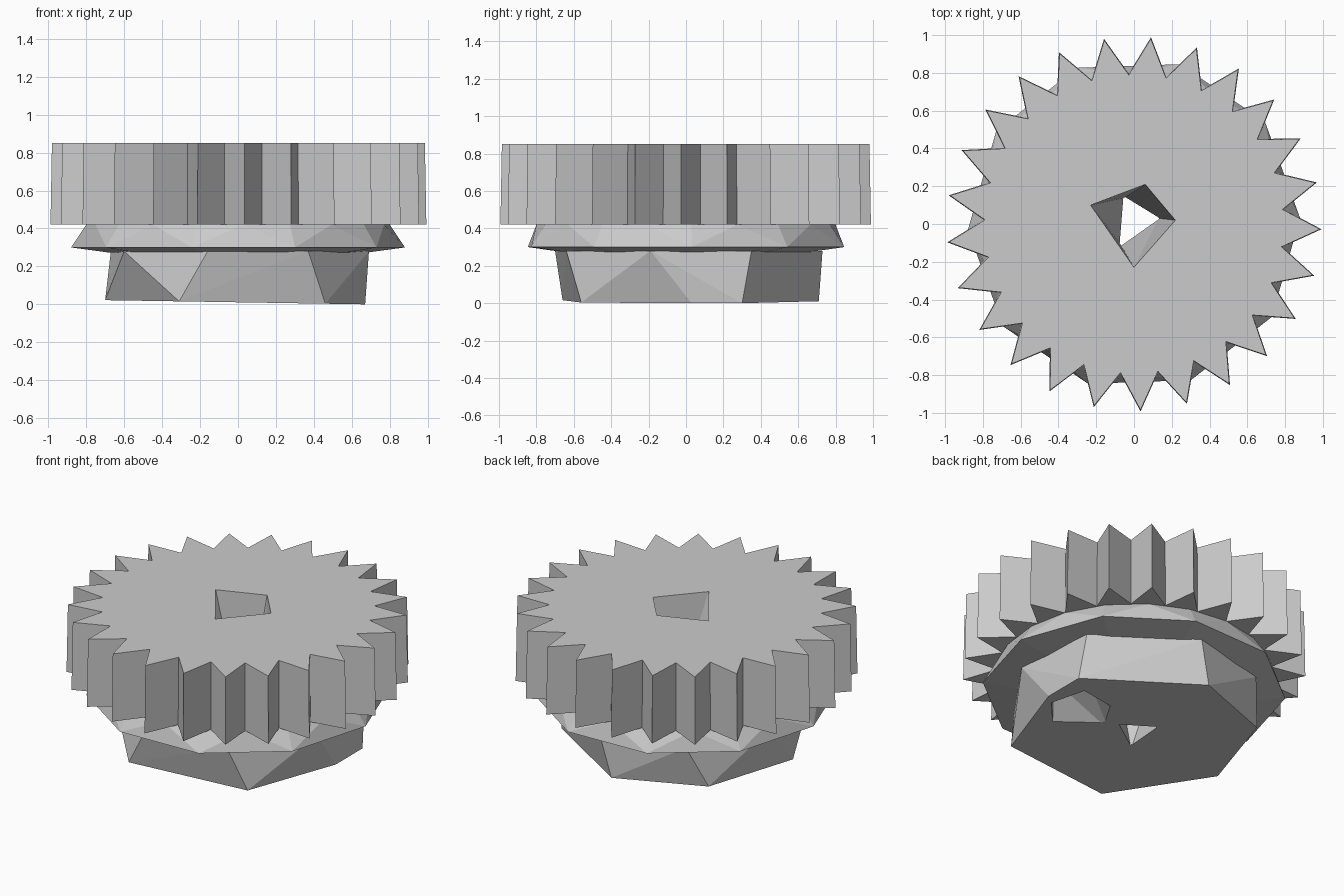
import bpy, bmesh
from math import cos, sin, radians

cube = bpy.data.objects.get("Cube")
if cube:
    bpy.data.objects.remove(cube, do_unlink=True)

grey = bpy.data.materials.new("plain grey")
grey.use_nodes = True
grey.diffuse_color = (0.6, 0.6, 0.6, 1)
grey.node_tree.nodes["Principled BSDF"].inputs["Base Color"].default_value = (0.6, 0.6, 0.6, 1)


def add_object(name, bm):
    bmesh.ops.recalc_face_normals(bm, faces=bm.faces)
    mesh = bpy.data.meshes.new(name)
    bm.to_mesh(mesh)
    bm.free()
    mesh.materials.append(grey)
    ob = bpy.data.objects.new(name, mesh)
    bpy.context.collection.objects.link(ob)
    return ob


def hull(name, points):
    """Closed faceted solid wrapped around the points."""
    bm = bmesh.new()
    for p in points:
        bm.verts.new(p)
    result = bmesh.ops.convex_hull(bm, input=bm.verts)
    loose = {g for g in result["geom_interior"] if isinstance(g, bmesh.types.BMVert)}
    bmesh.ops.delete(bm, geom=list(loose), context='VERTS')
    bmesh.ops.dissolve_limit(bm, angle_limit=radians(1), verts=bm.verts, edges=bm.edges)
    return add_object(name, bm)


def ring(radius, z, sides, start=0):
    angles = [radians(start + 360 * i / sides) for i in range(sides)]
    return [(radius * cos(a), radius * sin(a), z) for a in angles]


def cut(ob, cutter):
    mod = ob.modifiers.new("cut", 'BOOLEAN')
    mod.operation = 'DIFFERENCE'
    mod.solver = 'EXACT'
    mod.object = cutter
    bpy.context.view_layer.objects.active = ob
    bpy.ops.object.modifier_apply(modifier=mod.name)


# Toothed wheel
TEETH = 25
bm = bmesh.new()
rings = []
for z, grow in ((0.42, 1.008), (0.85, 1.0)):
    loop = []
    for i in range(TEETH):
        for radius, offset in ((0.985, 0), (0.79, 0.5)):
            a = radians(84.8 + 360 * (i + offset) / TEETH)
            loop.append(bm.verts.new((radius * grow * cos(a), radius * grow * sin(a), z)))
    rings.append(loop)
low, high = rings
bm.faces.new(low[::-1])
bm.faces.new(high)
for i in range(len(low)):
    j = (i + 1) % len(low)
    bm.faces.new((low[i], low[j], high[j], high[i]))
gear = add_object("toothed_wheel", bm)

# Flared flange below the teeth
flange = hull("flange", ring(0.80, 0.42, 20, 2) + ring(0.88, 0.30, 10, 2)
              + ring(0.68, 0.273, 10, 2))

# Faceted hub, with a different outline at each end
hub_low = [(.46, -.56), (.67, .03), (.67, .30), (.03, .71), (-.51, .50), (-.70, -.08), (-.31, -.66)]
hub_high = [(-.16, -.70), (.37, -.64), (.69, -.19), (.65, .35), (.10, .73), (-.42, .60),
            (-.67, .12), (-.60, -.40)]
hub = hull("hub", [(x, y, 0.011 - 0.016 * x) for x, y in hub_low]
           + [(x, y, 0.28) for x, y in hub_high])

# Tapering bore through everything
bore_high = [(-.23, .10), (.06, .21), (.22, .02), (0, -.23)]
bore_low = [(.13, .03), (-.05, .14), (-.07, -.11)]
bore = hull("bore_cutter", [(x, y, 0.86) for x, y in bore_high]
            + [(x, y, -0.02) for x, y in bore_low])

# Sloped pocket in the underside of the hub
pocket_outline = [(.61, -.02), (.55, .21), (.28, .16), (.17, -.02), (.44, -.21)]
pocket = hull("pocket_cutter", [(x, y, -0.02) for x, y in pocket_outline]
              + [(.59, -.02, 0.16), (.54, .19, 0.16)])

for part in (gear, flange, hub):
    cut(part, bore)
cut(hub, pocket)
for cutter in (bore, pocket):
    bpy.data.objects.remove(cutter, do_unlink=True)
